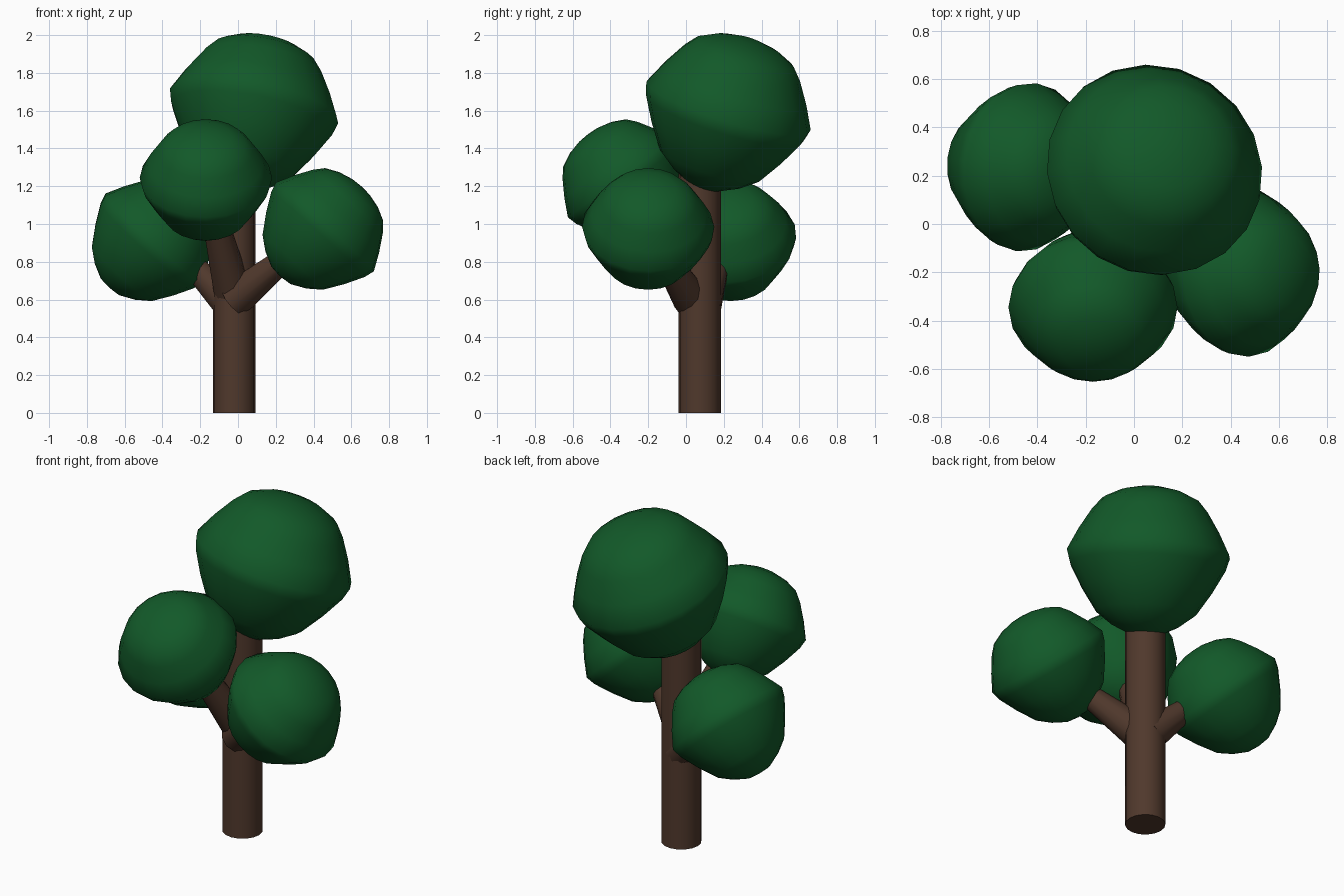
import bpy, bmesh, math
from mathutils import Vector

if "Cube" in bpy.data.objects:
    bpy.data.objects.remove(bpy.data.objects["Cube"])


def material(name, rgb):
    m = bpy.data.materials.new(name)
    m.diffuse_color = (*rgb, 1)
    m.use_nodes = True
    m.node_tree.nodes["Principled BSDF"].inputs["Base Color"].default_value = m.diffuse_color
    return m


LEAF = material("leaf_green", (0.006, 0.1, 0.022))
BARK = material("bark_brown", (0.08, 0.04, 0.025))


def lathe(name, profile, base, axis, scale, sides, mat, angle):
    """Spin (radius, height) points round an axis, closing both ends."""
    rot = Vector(axis).to_track_quat('Z', 'Y')
    bm = bmesh.new()
    rings = []
    for r, h in profile:
        pts = [(0, 0, h)] if r == 0 else [
            (r * math.cos(2 * math.pi * i / sides), r * math.sin(2 * math.pi * i / sides), h)
            for i in range(sides)]
        rings.append([bm.verts.new(rot @ (Vector(p) * scale) + Vector(base)) for p in pts])
    for a, b in zip(rings, rings[1:]):
        for i in range(sides):
            j = (i + 1) % sides
            quad = [a[i % len(a)], a[j % len(a)], b[j % len(b)], b[i % len(b)]]
            bm.faces.new(list(dict.fromkeys(quad)))
    for end in (rings[0], rings[-1]):
        if len(end) > 1:
            bm.faces.new(end)
    bmesh.ops.recalc_face_normals(bm, faces=bm.faces)
    me = bpy.data.meshes.new(name)
    bm.to_mesh(me)
    bm.free()
    me.materials.append(mat)
    ob = bpy.data.objects.new(name, me)
    bpy.context.collection.objects.link(ob)
    bpy.ops.object.select_all(action='DESELECT')
    ob.select_set(True)
    bpy.context.view_layer.objects.active = ob
    bpy.ops.object.shade_smooth_by_angle(angle=math.radians(angle))


def limb(name, start, end, r0, r1, sides=12):
    d = Vector(end) - Vector(start)
    lathe(name, [(r0, 0), (r1, d.length)], start, d, 1, sides, BARK, 40)


# Trunk and three branches
limb("trunk", (-0.02, 0.073, 0), (-0.02, 0.073, 1.35), 0.112, 0.112, 16)
limb("branch_right", (-0.02, 0.03, 0.6), (0.3, -0.14, 0.86), 0.1, 0.055)
limb("branch_left", (-0.03, 0.09, 0.57), (-0.22, 0.16, 0.76), 0.1, 0.065)
limb("branch_front", (-0.03, 0.05, 0.65), (-0.13, -0.2, 1.06), 0.1, 0.065)

# Foliage: one tilted, ridged clump shape reused at two sizes
CLUMP = [(0, -0.46), (0.09, -0.45), (0.19, -0.4), (0.28, -0.33), (0.365, -0.2),
         (0.435, -0.07), (0.455, 0), (0.395, 0.12), (0.325, 0.235), (0.27, 0.3),
         (0.18, 0.345), (0.08, 0.37), (0, 0.375)]
for name, centre, axis, size in [
        ("foliage_top", (0.085, 0.225, 1.625), (0.2, 0.31, 1), 1.0),
        ("foliage_right", (0.46, -0.2, 0.985), (0.67, 0.03, 0.74), 0.77),
        ("foliage_left", (-0.445, 0.235, 0.925), (0.67, -0.08, 0.74), 0.77),
        ("foliage_front", (-0.17, -0.345, 1.245), (0, -0.6, 0.8), 0.77)]:
    lathe(name, CLUMP, centre, axis, size, 20, LEAF, 50)
